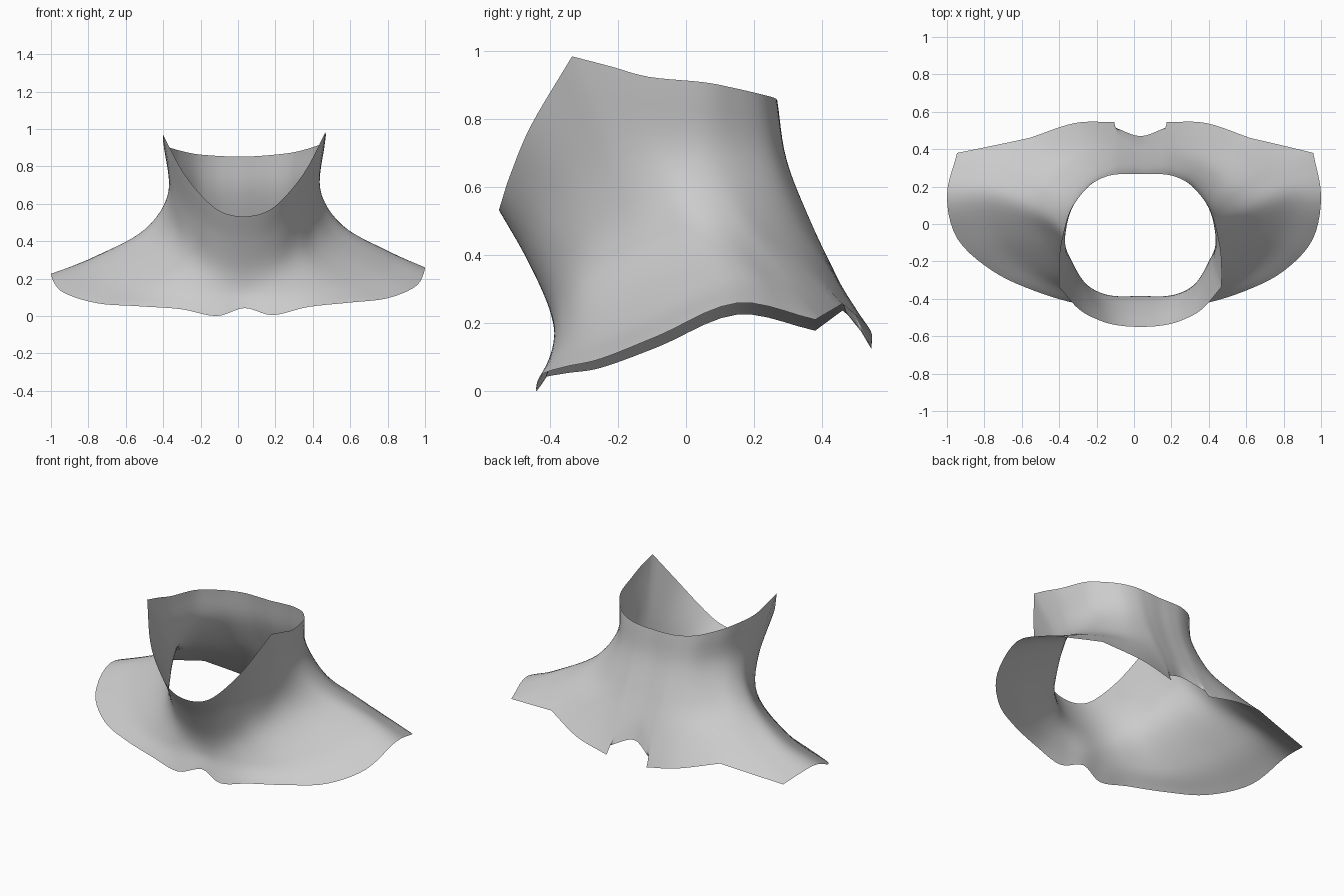
import bpy
import bmesh
from mathutils import Vector

cube = bpy.data.objects.get("Cube")
if cube:
    bpy.data.objects.remove(cube, do_unlink=True)

# Half outlines running from the front centre to the back centre
RIM = [(0, -.55, .54), (.12, -.542, .565), (.22, -.515, .645), (.33, -.455, .785),
       (.435, -.335, .985), (.435, -.22, .955), (.425, -.11, .925), (.385, .05, .91),
       (.335, .135, .895), (.26, .215, .878), (.17, .258, .868), (.08, .268, .862), (0, .267, .86)]
NECK = [(0, -.47, .4), (.12, -.46, .42), (.22, -.425, .48), (.31, -.33, .55),
        (.375, -.215, .63), (.4, -.12, .67), (.405, -.03, .68), (.385, .07, .69),
        (.33, .165, .69), (.25, .25, .69), (.16, .288, .69), (.08, .295, .69), (0, .293, .69)]
SLOPE = [(0, -.402, .25), (.12, -.395, .26), (.22, -.365, .285), (.315, -.305, .33),
         (.39, -.2, .385), (.47, -.07, .435), (.525, .05, .478), (.5, .16, .49),
         (.42, .245, .49), (.29, .325, .5), (.16, .36, .51), (.08, .363, .51), (0, .36, .51)]
CAPE = [(0, -.385, .14), (.15, -.39, .145), (.3, -.37, .15), (.45, -.315, .16),
        (.59, -.215, .19), (.725, -.05, .26), (.785, .14, .337), (.73, .27, .33),
        (.52, .362, .36), (.32, .43, .345), (.16, .447, .335), (.08, .44, .34), (0, .43, .35)]
HEM = [(0, -.41, .05), (.15, -.44, .01), (.34, -.425, .05), (.57, -.355, .07),
       (.78, -.25, .09), (.95, -.08, .155), (1, .15, .25), (.952, .38, .202),
       (.59, .46, .255), (.35, .54, .185), (.14, .545, .135), (.135, .515, .185), (0, .47, .24)]
# Sharp corners: the collar points, the cape corners and the back notch
RIM_CORNERS = (4,)
HEM_CORNERS = (7, 8, 10, 11)
AROUND = 120
DOWN = 6


def spline(a, b, c, d, t):
    """Smooth curve from b to c, with a and d as neighbours."""
    return 0.5 * (2 * b + (c - a) * t + (2 * a - 5 * b + 4 * c - d) * t ** 2
                  + (3 * b - a - 3 * c + d) * t ** 3)


def closed_ring(half, corners=()):
    """Mirror a half outline and sample it evenly as a closed loop."""
    right = [Vector(p) for p in half]
    left = [Vector((-p.x, p.y, p.z)) for p in right[-2:0:-1]]
    loop = right + left
    count = len(loop)
    sharp = set(corners) | {count - c for c in corners}
    ring = []
    for i in range(AROUND):
        u = i * count / AROUND
        k = int(u)
        a, b, c, d = [loop[(k + o) % count] for o in (-1, 0, 1, 2)]
        if k in sharp:
            a = 2 * b - c
        if (k + 1) % count in sharp:
            d = 2 * c - b
        ring.append(spline(a, b, c, d, u - k))
    return ring


def column(points):
    """Sample one smooth line from the rim down to the hem."""
    ends = [2 * points[0] - points[1]] + points + [2 * points[-1] - points[-2]]
    line = [spline(*ends[k:k + 4], s / DOWN)
            for k in range(len(points) - 1) for s in range(DOWN)]
    return line + [points[-1]]


def lean(p):
    """The neck sits slightly off centre and one shoulder is a little higher."""
    return Vector((p.x + .035 * (1 - min(1, p.x ** 4)), p.y, p.z + .017 * p.x))


# Collar and shoulder cape as one open sheet
rings = [closed_ring(RIM, RIM_CORNERS), closed_ring(NECK), closed_ring(SLOPE),
         closed_ring(CAPE), closed_ring(HEM, HEM_CORNERS)]
bm = bmesh.new()
grid = [[bm.verts.new(lean(p)) for p in column(list(points))] for points in zip(*rings)]
for i, here in enumerate(grid):
    after = grid[(i + 1) % AROUND]
    for j in range(len(here) - 1):
        face = bm.faces.new((here[j], here[j + 1], after[j + 1], after[j]))
        face.smooth = True

# Rest the lowest point on the ground
lowest = min(v.co.z for v in bm.verts)
bmesh.ops.translate(bm, verts=bm.verts, vec=(0, 0, -lowest))

mesh = bpy.data.meshes.new("collar_cape")
bm.to_mesh(mesh)
bm.free()
cape = bpy.data.objects.new("collar_cape", mesh)
bpy.context.collection.objects.link(cape)

# Plain grey
grey = bpy.data.materials.new("plain_grey")
grey.use_nodes = True
colour = (.6, .6, .6, 1)
grey.diffuse_color = colour
grey.node_tree.nodes["Principled BSDF"].inputs["Base Color"].default_value = colour
mesh.materials.append(grey)
